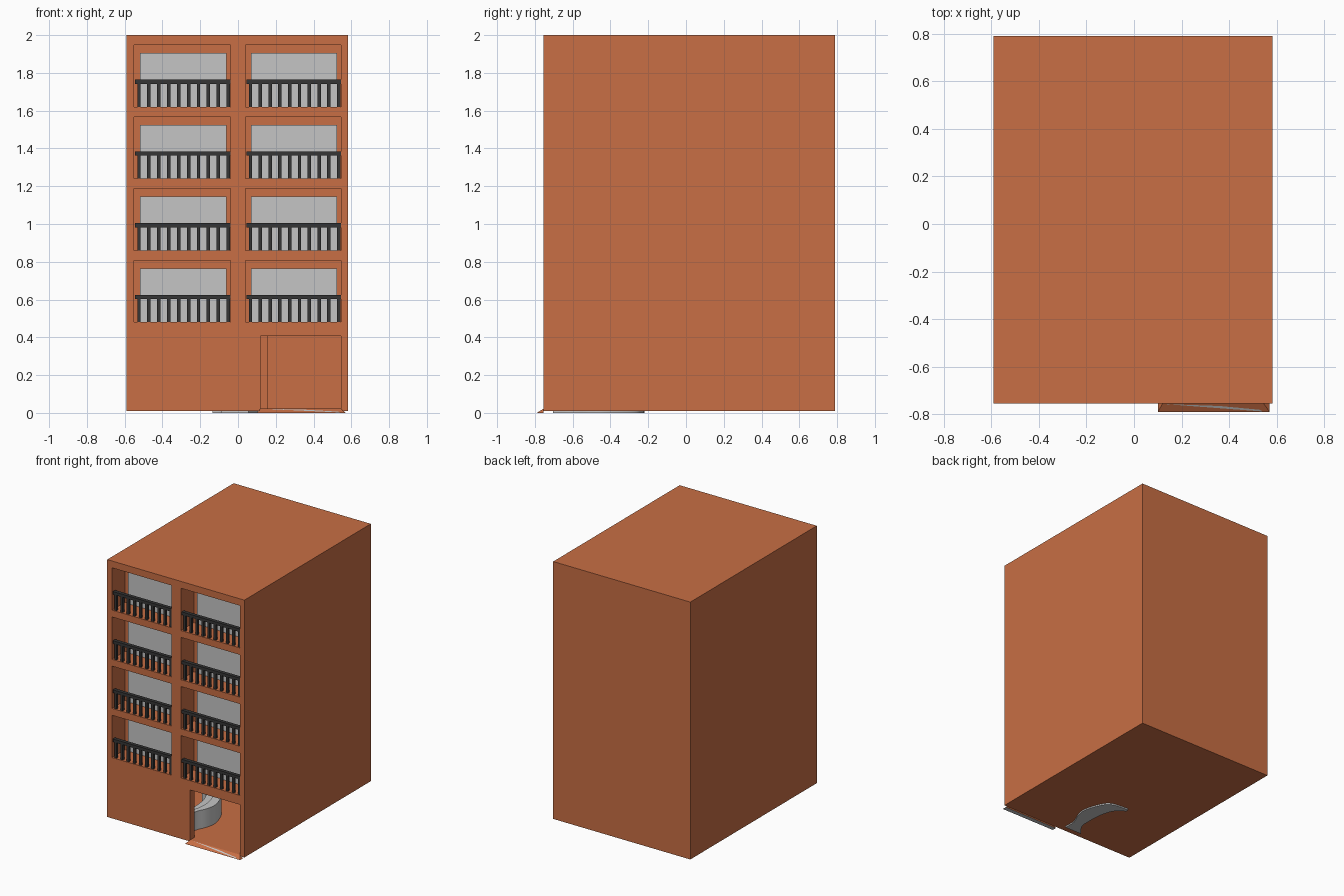
import bpy
import bmesh
from mathutils import Vector

if "Cube" in bpy.data.objects:
    bpy.data.objects.remove(bpy.data.objects["Cube"])


def material(name, rgb):
    m = bpy.data.materials.new(name)
    m.diffuse_color = (*rgb, 1)
    m.use_nodes = True
    m.node_tree.nodes["Principled BSDF"].inputs["Base Color"].default_value = m.diffuse_color
    return m


BRICK = material("terracotta", (0.578, 0.156, 0.058))
GLASS = material("pale grey", (0.56, 0.56, 0.56))
METAL = material("dark metal", (0.035, 0.035, 0.035))


def finish(name, bm, mat):
    bmesh.ops.recalc_face_normals(bm, faces=bm.faces)
    mesh = bpy.data.meshes.new(name)
    bm.to_mesh(mesh)
    bm.free()
    mesh.materials.append(mat)
    ob = bpy.data.objects.new(name, mesh)
    bpy.context.collection.objects.link(ob)
    return ob


def add_box(bm, x0, x1, y0, y1, z0, z1):
    vs = bmesh.ops.create_cube(bm, size=1)["verts"]
    for v in vs:
        v.co = Vector((x1 if v.co.x > 0 else x0,
                       y1 if v.co.y > 0 else y0,
                       z1 if v.co.z > 0 else z0))


def add_prism(bm, outline, z0, z1):
    face = bm.faces.new([bm.verts.new((x, y, z0)) for x, y in outline])
    top = bmesh.ops.extrude_face_region(bm, geom=[face])["geom"]
    for v in top:
        if isinstance(v, bmesh.types.BMVert):
            v.co.z = z1


def smooth_path(pts, steps=5):
    # Catmull-Rom curve through the points
    p = [Vector(q) for q in pts]
    p = [2 * p[0] - p[1]] + p + [2 * p[-1] - p[-2]]
    out = []
    for a, b, c, d in zip(p, p[1:], p[2:], p[3:]):
        for i in range(steps):
            t = i / steps
            out.append(0.5 * (2 * b + (c - a) * t + (2 * a - 5 * b + 4 * c - d) * t * t
                              + (3 * b - a - 3 * c + d) * t ** 3))
    return out + [p[-2]]


FRONT, BACK = -0.755, 0.79
DEPTH = 0.16
FLOORS = [0.48 + 0.38 * i for i in range(4)]
BAYS = [(-0.55, -0.04, -0.52, -0.06), (0.04, 0.545, 0.07, 0.525)]

# Solid block with balcony recesses and a lobby cut out
bm = bmesh.new()
add_box(bm, -0.59, 0.583, FRONT, BACK, 0.01, 2.0)
building = finish("building", bm, BRICK)

bm = bmesh.new()
for z in FLOORS:
    for x0, x1, w0, w1 in BAYS:
        add_box(bm, x0, x1, FRONT - 0.1, FRONT + DEPTH, z, z + 0.327)
lobby_plan = [(0.12, FRONT - 0.1), (0.545, FRONT - 0.1), (0.545, 0.5), (0.16, 0.5),
              (0.16, 0.1), (-0.55, 0.1), (-0.55, -0.705), (0.12, -0.705)]
add_prism(bm, lobby_plan, 0.022, 0.408)
cutter = finish("recess_cutter", bm, BRICK)
cutter.hide_render = True

mod = building.modifiers.new("recesses", "BOOLEAN")
mod.operation = "DIFFERENCE"
mod.solver = "EXACT"
mod.object = cutter
bpy.context.view_layer.objects.active = building
building.select_set(True)
bpy.ops.object.modifier_apply(modifier=mod.name)
bpy.data.objects.remove(cutter)

# Sliding windows and balcony railings
for n, z in enumerate(FLOORS):
    for side, (x0, x1, w0, w1) in zip(("left", "right"), BAYS):
        tag = f"{side}_{n + 1}"
        back = FRONT + DEPTH
        mid = (w0 + w1) / 2
        bm = bmesh.new()
        add_box(bm, w0, mid, back - 0.008, back + 0.004, z, z + 0.285)
        add_box(bm, mid, w1, back - 0.014, back + 0.004, z, z + 0.285)
        finish("window_" + tag, bm, GLASS)

        bm = bmesh.new()
        add_box(bm, x0 + 0.006, x1, FRONT + 0.002, FRONT + 0.03, z + 0.122, z + 0.145)
        count = 10
        for i in range(count):
            c = x0 + 0.026 + (x1 - x0 - 0.038) * i / (count - 1)
            add_box(bm, c - 0.009, c + 0.009, FRONT + 0.006, FRONT + 0.026,
                    z, z + 0.124)
        finish("railing_" + tag, bm, METAL)

# Curved reception desk: raised outer counter and lower inner worktop
outer = smooth_path([(0.055, -0.703), (0.055, -0.61), (0.095, -0.51), (0.105, -0.42),
                     (0.06, -0.29), (0.0, -0.235), (-0.13, -0.22)])
inner = smooth_path([(-0.09, -0.703), (-0.03, -0.62), (-0.02, -0.55), (-0.025, -0.43),
                     (-0.045, -0.34), (-0.08, -0.28), (-0.135, -0.245)])
middle = [(a + b) / 2 for a, b in zip(outer, inner)]
for name, a, b, top in (("desk_counter", outer, middle, 0.165),
                        ("desk_worktop", middle, inner, 0.145)):
    bm = bmesh.new()
    add_prism(bm, a + b[::-1], 0.0, top)
    desk = finish(name, bm, GLASS)
    bpy.ops.object.select_all(action="DESELECT")
    desk.select_set(True)
    bpy.context.view_layer.objects.active = desk
    bpy.ops.object.shade_smooth_by_angle()

# Entrance ramp, flared at the bottom, with a grey underside
bm = bmesh.new()
low = [bm.verts.new(p) for p in ((0.10, -0.79, 0), (0.57, -0.79, 0),
                                 (0.57, FRONT, 0), (0.10, FRONT, 0))]
top = [bm.verts.new(p) for p in ((0.12, FRONT, 0.022), (0.545, FRONT, 0.022))]
for f in ((low[0], low[1], top[1], top[0]), (low[1], low[2], top[1]),
          (low[0], top[0], low[3]), (low[3], top[0], top[1], low[2]), low):
    bm.faces.new(f)
ramp = finish("entrance_ramp", bm, BRICK)
ramp.data.materials.append(GLASS)
for f in ramp.data.polygons:
    f.material_index = 1 if f.normal.z < -0.9 else 0

# Thin grey wedge lying on the ramp slope
bm = bmesh.new()
bm.faces.new([bm.verts.new((x, y, (y + 0.79) / 0.035 * 0.022 + 0.001))
              for x, y in ((0.13, -0.757), (0.54, -0.788), (0.53, -0.781), (0.36, -0.765))])
finish("ramp_strip", bm, GLASS)
